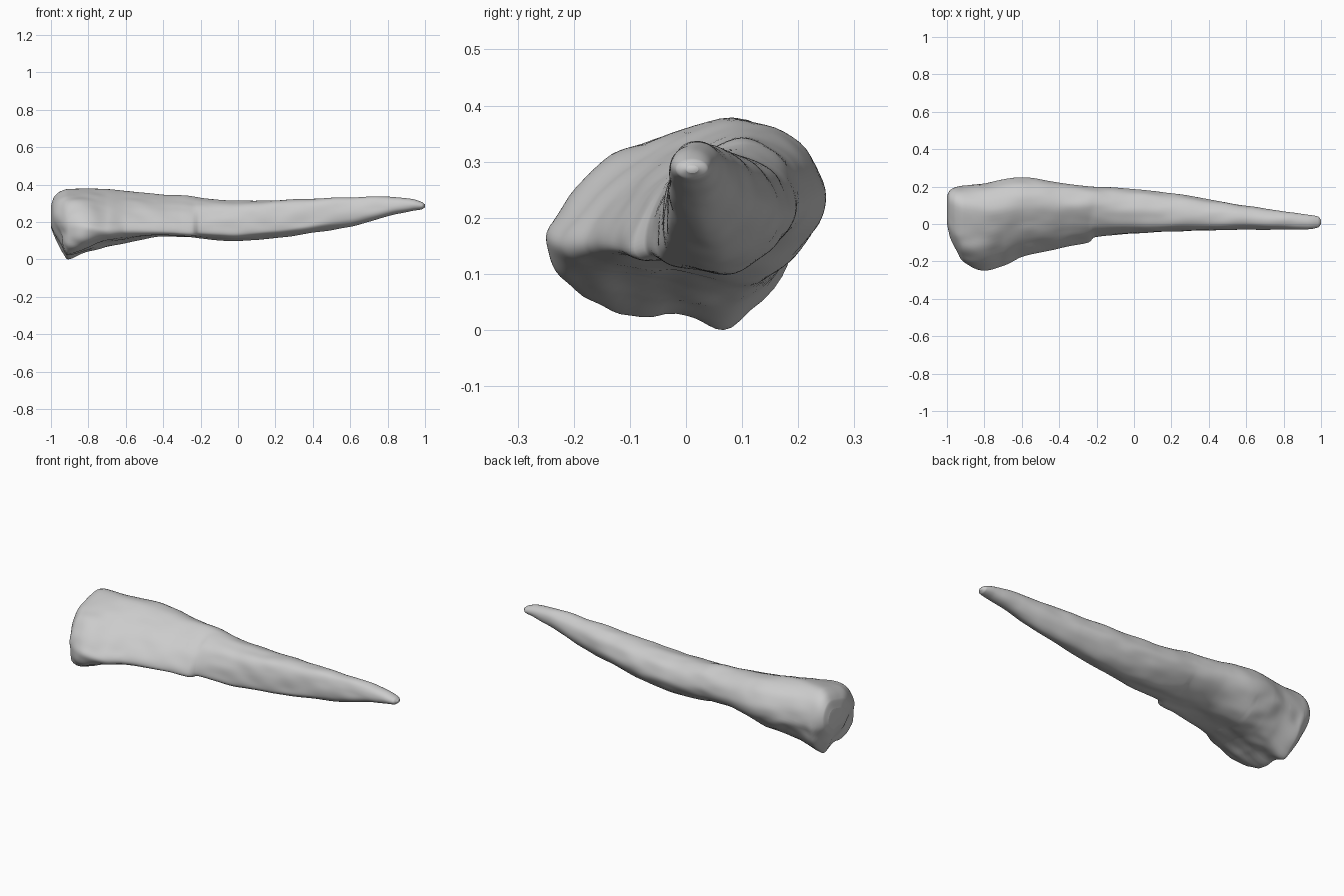
import bpy, bmesh, math
from mathutils import Vector, noise

if "Cube" in bpy.data.objects:
    bpy.data.objects.remove(bpy.data.objects["Cube"])

# Stations along the bone: x, y min, y max, z min, z max, shape blend
# (0 = knobby base, 1 = flare, 2 = flanged neck, 3 = shaft, 4 = round tip)
ST = [
    (-1.00, 0.0, 0.15, 0.17, 0.285, 0), (-0.985, -0.07, 0.18, 0.13, 0.33, 0),
    (-0.95, -0.145, 0.197, 0.065, 0.36, 0), (-0.91, -0.205, 0.205, 0.003, 0.372, 0),
    (-0.80, -0.246, 0.215, 0.035, 0.376, 0.5), (-0.70, -0.22, 0.238, 0.065, 0.373, 1),
    (-0.60, -0.175, 0.247, 0.085, 0.366, 1.2), (-0.40, -0.13, 0.22, 0.122, 0.346, 1.9),
    (-0.24, -0.095, 0.201, 0.117, 0.335, 2.1), (-0.215, -0.07, 0.20, 0.112, 0.333, 2.4),
    (0.00, -0.05, 0.185, 0.097, 0.313, 2.8), (0.20, -0.04, 0.165, 0.113, 0.313, 3),
    (0.40, -0.035, 0.132, 0.14, 0.323, 3.1), (0.60, -0.03, 0.097, 0.173, 0.33, 3.3),
    (0.80, -0.03, 0.067, 0.228, 0.333, 3.7), (0.93, -0.027, 0.05, 0.257, 0.32, 4),
    (0.985, -0.018, 0.04, 0.266, 0.304, 4), (1.00, 0.0, 0.022, 0.278, 0.292, 4),
]
# Normalised cross-sections (y, z), from the front edge over the top
BASE = [(0, .4), (.04, .6), (.2, .82), (.42, .92), (.74, 1), (.92, .87), (1, .6),
        (.95, .3), (.7, 0), (.5, .06), (.22, .06), (.05, .2)]
FLARE = [(0, .24), (.03, .38), (.2, .66), (.42, .87), (.68, 1), (.9, .88), (1, .58),
         (.96, .33), (.8, .08), (.62, 0), (.35, .09), (.1, .15)]
NECK = [(0, .09), (.04, .3), (.2, .62), (.42, .85), (.66, 1), (.88, .88), (1, .6),
        (.97, .35), (.8, .12), (.55, 0), (.32, .02), (.1, .02)]
SHAFT = [(0, .27), (.03, .65), (.15, .92), (.4, 1), (.66, .97), (.9, .81), (1, .52),
         (.92, .3), (.71, .09), (.5, 0), (.25, .05), (.06, .13)]
TIP = [(.5 - .5 * math.cos(i * math.pi / 6), .5 + .5 * math.sin(i * math.pi / 6))
       for i in range(12)]
SHAPES = [BASE, FLARE, NECK, SHAFT, TIP]
SIDES = 72


def catmull(a, b, c, d, t):
    return 0.5 * (2 * b + (c - a) * t + (2 * a - 5 * b + 4 * c - d) * t * t
                  + (3 * b - a - 3 * c + d) * t ** 3)


def station(x):
    """Hermite interpolation of the station table at x."""
    k = max(i for i in range(len(ST) - 1) if ST[i][0] <= x)
    a, b = ST[k], ST[k + 1]
    h = b[0] - a[0]
    t = (x - a[0]) / h

    def slope(i, j):
        def d(n):
            return (ST[n + 1][j] - ST[n][j]) / (ST[n + 1][0] - ST[n][0])
        if i == 0 or i == len(ST) - 1:
            return d(min(i, len(ST) - 2))
        p, q = d(i - 1), d(i)
        return 2 * p * q / (p + q) if p * q > 0 else 0
    return [(2*t**3 - 3*t*t + 1) * a[j] + (t**3 - 2*t*t + t) * h * slope(k, j)
            + (3*t*t - 2*t**3) * b[j] + (t**3 - t*t) * h * slope(k + 1, j)
            for j in range(1, 6)]


def section(blend):
    k = min(int(max(blend, 0)), len(SHAPES) - 2)
    f = blend - k
    pts = [Vector(p).lerp(Vector(q), f) for p, q in zip(SHAPES[k], SHAPES[k + 1])]
    out = []
    for i in range(SIDES):
        s, t = divmod(i * 12 / SIDES, 1)
        s = int(s)
        out.append(catmull(*[pts[(s + o) % 12] for o in (-1, 0, 1, 2)], t))
    return out


# Bone body: loft with rings packed closer at both ends
bm = bmesh.new()
rings = []
N = 240
for i in range(N + 1):
    x = -math.cos(math.pi * i / N)
    y0, y1, z0, z1, blend = station(min(x, 0.99999))
    rings.append([bm.verts.new((x, y0 + p.x * (y1 - y0), z0 + p.y * (z1 - z0)))
                  for p in section(blend)])
for r, s in zip(rings, rings[1:]):
    for j in range(SIDES):
        k = (j + 1) % SIDES
        bm.faces.new((r[j], r[k], s[k], s[j]))
bm.faces.new(rings[0])
bm.faces.new(rings[-1])
bmesh.ops.recalc_face_normals(bm, faces=bm.faces)
bm.normal_update()

# Worn surface: shallow dents in the joint end plus fine unevenness
DENTS = [((-0.95, -0.08, 0.13), 0.06, (0.018, 0.004, 0.006)),
         ((-0.89, 0.21, 0.16), 0.04, (0.0, -0.012, 0.0))]
for v in bm.verts:
    p = v.co.copy()
    rough = 0.008 if p.x < -0.6 and p.z < 0.2 else 0.004
    fade = min(1, (1 - abs(p.x)) * 12)
    n = noise.noise(Vector((p.x * 9, p.y * 18, p.z * 18)))
    v.co += v.normal * n * rough * fade
    for c, rad, push in DENTS:
        g = math.exp(-((p - Vector(c)).length / rad) ** 2)
        v.co += Vector(push) * g

mesh = bpy.data.meshes.new("bone")
bm.to_mesh(mesh)
bm.free()
for f in mesh.polygons:
    f.use_smooth = True
bone = bpy.data.objects.new("bone", mesh)
bpy.context.collection.objects.link(bone)
bone.location.z = -min(v.co.z for v in mesh.vertices)
